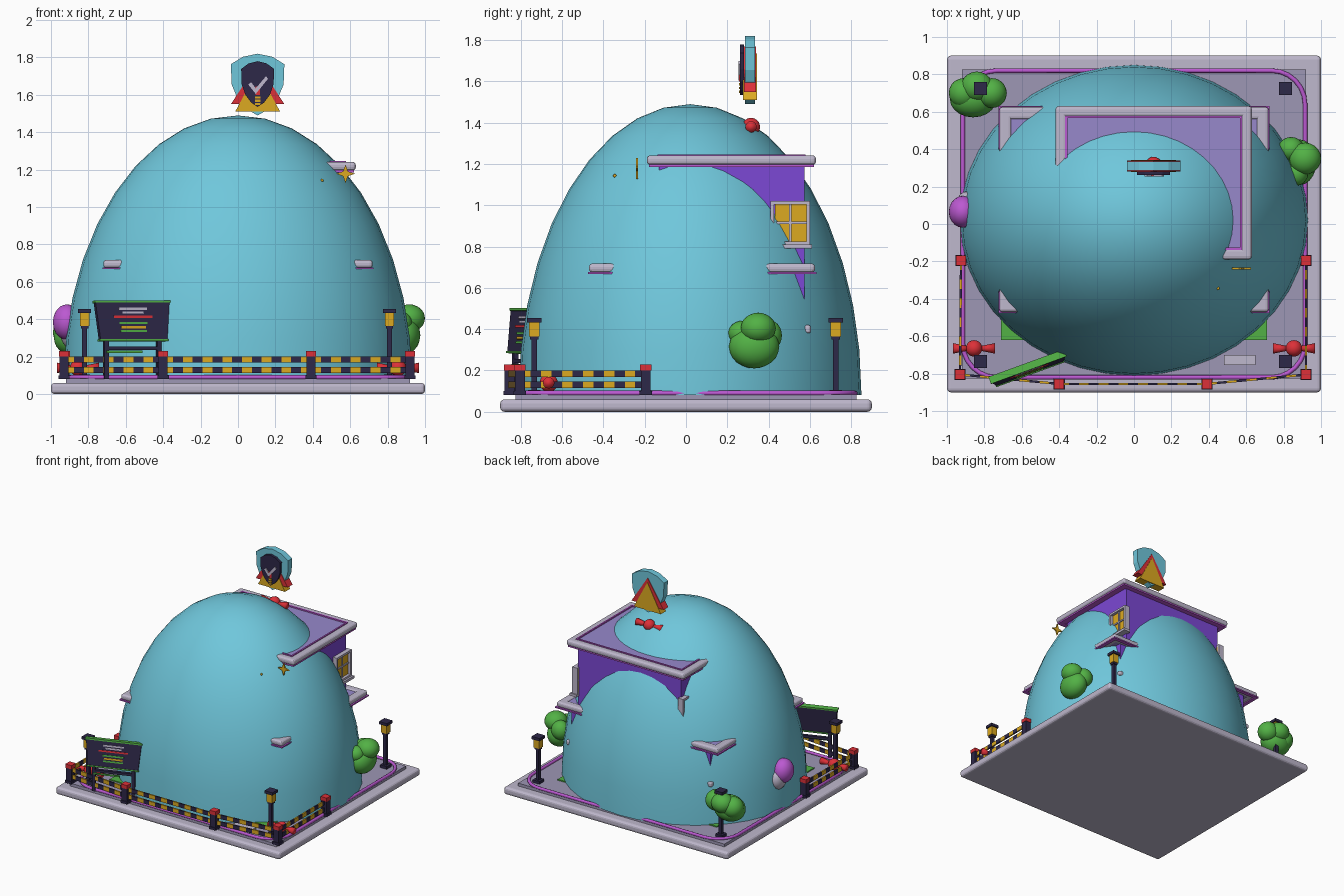
import bpy, bmesh, math
from mathutils import Matrix, Vector

if "Cube" in bpy.data.objects:
    bpy.data.objects.remove(bpy.data.objects["Cube"])

COLOURS = {
    "teal": (.16, .57, .71), "purple": (.20, .065, .66), "gold": (.72, .40, .015),
    "green": (.085, .44, .06), "magenta": (.50, .10, .64), "red": (.72, .03, .04),
    "dark": (.027, .021, .065), "trim": (.52, .48, .61), "paving": (.34, .31, .46),
    "roof": (.31, .25, .60)}
MATS = {}
for n, c in COLOURS.items():
    MATS[n] = bpy.data.materials.new(n)
    MATS[n].diffuse_color = (*c, 1)


def finish(name, bm, mats, smooth=False):
    bmesh.ops.recalc_face_normals(bm, faces=bm.faces[:])
    for f in bm.faces:
        f.smooth = smooth
    me = bpy.data.meshes.new(name)
    bm.to_mesh(me)
    bm.free()
    for m in mats.split():
        me.materials.append(MATS[m])
    ob = bpy.data.objects.new(name, me)
    bpy.context.collection.objects.link(ob)
    return ob


def add_box(bm, x0, x1, y0, y1, z0, z1):
    m = Matrix.Translation(((x0 + x1) / 2, (y0 + y1) / 2, (z0 + z1) / 2))
    return bmesh.ops.create_cube(bm, size=1, matrix=m @ Matrix.Diagonal((x1 - x0, y1 - y0, z1 - z0, 1)))


def box(name, mat, *b, bevel=0):
    bm = bmesh.new()
    add_box(bm, *b)
    if bevel:
        bmesh.ops.bevel(bm, geom=bm.edges[:], offset=bevel, segments=3, profile=.5, affect='EDGES')
    return finish(name, bm, mat)


def frame(name, mat, x0, x1, y0, y1, z0, z1, w, bevel=0):
    # four overlapping bars around a rectangle
    bm = bmesh.new()
    for b in ((x0, x1, y0, y0 + w), (x0, x1, y1 - w, y1), (x0, x0 + w, y0, y1), (x1 - w, x1, y0, y1)):
        add_box(bm, *b, z0, z1)
    if bevel:
        bmesh.ops.bevel(bm, geom=bm.edges[:], offset=bevel, segments=3, profile=.5, affect='EDGES')
    return finish(name, bm, mat)


def prism(name, mat, pts, y0, y1):
    # x-z outline extruded along y
    bm = bmesh.new()
    f = bm.faces.new([bm.verts.new((x, y0, z)) for x, z in pts])
    r = bmesh.ops.extrude_face_region(bm, geom=[f])
    bmesh.ops.translate(bm, vec=(0, y1 - y0, 0), verts=[v for v in r["geom"] if isinstance(v, bmesh.types.BMVert)])
    return finish(name, bm, mat)


def blobs(name, mat, items):
    # smooth ellipsoids: centre + radii
    bm = bmesh.new()
    for x, y, z, rx, ry, rz in items:
        bmesh.ops.create_icosphere(bm, subdivisions=3, radius=1,
                                   matrix=Matrix.Translation((x, y, z)) @ Matrix.Diagonal((rx, ry, rz, 1)))
    return finish(name, bm, mat, True)


# ground slab, paving, lawn and doorstep
box("base_slab", "trim", -1, 1, -.9, .9, 0, .06, bevel=.02)
box("paving", "paving", -.92, .92, -.825, .825, .055, .083)
box("lawn", "green", -.71, .71, -.62, .62, .08, .092)
box("doormat", "trim", .48, .65, -.755, -.70, .08, .098)

# rounded border tube
cu = bpy.data.curves.new("border_tube", 'CURVE')
cu.dimensions, cu.bevel_depth, cu.bevel_resolution = '3D', .012, 2
sp = cu.splines.new('POLY')
path = []
for k, (sx, sy) in enumerate(((1, 1), (-1, 1), (-1, -1), (1, -1))):
    for i in range(7):
        a = math.pi / 2 * (k + i / 6)
        path.append((sx * .735 + .18 * math.cos(a), sy * .64 + .18 * math.sin(a), .09, 1))
sp.points.add(len(path) - 1)
for p, q in zip(sp.points, path):
    p.co = q
sp.use_cyclic_u = True
cu.materials.append(MATS["magenta"])
bpy.context.collection.objects.link(bpy.data.objects.new("border_tube", cu))

# big dome
bm = bmesh.new()
bmesh.ops.create_uvsphere(bm, u_segments=40, v_segments=20, radius=1)
bmesh.ops.delete(bm, geom=[v for v in bm.verts if v.co.z < -.01], context='VERTS')
bmesh.ops.transform(bm, verts=bm.verts, matrix=Matrix.Translation((0, .02, .08)) @ Matrix.Diagonal((.93, .83, 1.41, 1)))
finish("dome", bm, "teal", True)

# house poking through the dome
box("lower_walls", "purple", -.62, .62, -.40, .575, .08, .69)
frame("lower_band", "trim", -.65, .65, -.43, .605, .38, .42, .05, .012)
frame("lower_eaves", "trim", -.72, .72, -.47, .625, .675, .718, .065, .016)
frame("lower_eaves_line", "magenta", -.725, .725, -.475, .632, .668, .678, .03)
box("lower_roof", "roof", -.68, .68, -.43, .59, .68, .71)
box("upper_walls", "purple", -.36, .56, -.13, .575, .69, 1.21)
frame("upper_eaves", "trim", -.42, .63, -.19, .63, 1.195, 1.242, .06, .018)
frame("upper_eaves_line", "magenta", -.41, .62, -.18, .62, 1.185, 1.197, .04)
frame("roof_inner_line", "magenta", -.368, .578, -.138, .578, 1.19, 1.246, .012)
box("upper_roof", "roof", -.38, .59, -.15, .59, 1.2, 1.236)

# side windows
for s, x, side in ((1, .56, "right"), (-1, -.36, "left")):
    def wbox(part, mat, d, y0, y1, z0, z1):
        a, b = sorted((x - s * .01, x + s * d))
        box(f"window_{part}_{side}", mat, a, b, y0, y1, z0, z1)
    wbox("glass", "gold", .012, .43, .585, .82, 1.01)
    for part, y0, y1, z0, z1 in (("top", .41, .60, 1.005, 1.022), ("bottom", .41, .60, .81, .825),
                                 ("front", .41, .427, .81, 1.02), ("back", .583, .60, .81, 1.02)):
        wbox(part, "trim", .035, y0, y1, z0, z1)
    wbox("sill", "trim", .05, .46, .61, .79, .81)
    wbox("mullion", "trim", .02, .5, .512, .82, 1.01)
    wbox("crossbar", "trim", .02, .43, .585, .91, .922)

# hanging star
star = [((.05 if i % 2 == 0 else .018) * math.sin(i * math.pi / 4) + .575,
         (.05 if i % 2 == 0 else .018) * math.cos(i * math.pi / 4) + 1.178) for i in range(8)]
prism("star", "gold", star, -.243, -.232)
blobs("star_speck", "gold", [(.45, -.345, 1.143, .008, .008, .008)])

# floating badge
def shield(cx, top, bottom, hw):
    h = top - bottom
    half = [(.55, .95), (1, .83), (.97, .5), (.75, .27), (.4, .1)]
    r = [(cx + hw * a, bottom + h * b) for a, b in half]
    l = [(cx - hw * a, bottom + h * b) for a, b in reversed(half)]
    return [(cx, top)] + r + [(cx, bottom)] + l

C = .105
prism("badge_shield", "teal", shield(C, 1.82, 1.49, .143), .285, .335)
prism("badge_triangle_red", "red", [(C - .143, 1.55), (C + .143, 1.55), (C, 1.77)], .280, .340)
prism("badge_triangle_gold", "gold", [(C - .12, 1.51), (C + .12, 1.51), (C, 1.735)], .277, .343)
prism("badge_face", "dark", shield(C, 1.78, 1.535, .088), .262, .282)
prism("badge_tick", "trim", [(C - .05, 1.655), (C - .035, 1.668), (C - .01, 1.635), (C + .045, 1.7),
                             (C + .055, 1.685), (C - .01, 1.605)], .255, .263)
box("badge_red_bar", "red", C - .012, C + .012, .257, .263, 1.60, 1.645)
for i in range(3):
    box("badge_gold_bar", "gold", C - .014, C + .014, .257, .263, 1.545 + i * .018, 1.556 + i * .018)


# red bows: ball with two flared ends
def bow(x, y, z):
    bm = bmesh.new()
    bmesh.ops.create_icosphere(bm, subdivisions=3, radius=.044, matrix=Matrix.Translation((x, y, z)))
    for s in (-1, 1):
        bmesh.ops.create_cone(bm, cap_ends=True, segments=12, radius1=.012, radius2=.028, depth=.08,
                              matrix=Matrix.Translation((x + s * .072, y, z)) @ Matrix.Rotation(s * math.pi / 2, 4, 'Y'))
    finish("bow", bm, "red", True)

bow(C, .315, 1.38)
for s in (-1, 1):
    bow(s * .855, -.665, .14)

# corner lamps
for x in (-.82, .81):
    for y in (-.735, .725):
        box("lamp_foot", "dark", x - .03, x + .03, y - .03, y + .03, .08, .105)
        box("lamp_pole", "dark", x - .013, x + .013, y - .013, y + .013, .1, .37)
        box("lamp_glass", "gold", x - .025, x + .025, y - .025, y + .025, .365, .435)
        box("lamp_collar", "dark", x - .02, x + .02, y - .02, y + .02, .35, .368)
        box("lamp_cap", "dark", x - .035, x + .035, y - .035, y + .035, .433, .455)

# striped fence
posts = [(-.925, -.195), (-.93, -.805), (-.4, -.855), (.39, -.855), (.92, -.805), (.92, -.195)]
for x, y in posts:
    box("fence_post", "dark", x - .024, x + .024, y - .024, y + .024, .08, .205)
    box("fence_post_foot", "dark", x - .03, x + .03, y - .03, y + .03, .08, .1)
    box("fence_post_cap", "red", x - .027, x + .027, y - .027, y + .027, .2, .23)
for p, q in zip(posts, posts[1:]):
    a, b = Vector((*p, 0)), Vector((*q, 0))
    d = b - a
    n = round(d.length / .053)
    rot = Matrix.Rotation(math.atan2(d.y, d.x), 4, 'Z')
    bm = bmesh.new()
    for z in (.13, .185):
        for i in range(n):
            before = set(bm.faces)
            c = a + d * ((i + .5) / n) + Vector((0, 0, z))
            bmesh.ops.create_cube(bm, size=1, matrix=Matrix.Translation(c) @ rot @ Matrix.Diagonal((d.length / n, .012, .032, 1)))
            for f in set(bm.faces) - before:
                f.material_index = i % 2
    finish("fence_rails", bm, "gold dark")

# notice board, built facing front then turned
M = Matrix.Translation((-.565, -.775, 0)) @ Matrix.Rotation(math.radians(20), 4, 'Z')
T = M @ Matrix.Translation((0, 0, .39)) @ Matrix.Rotation(math.radians(-7), 4, 'X')
parts = [prism("board_panel", "dark", [(-.19, -.1), (.19, -.1), (.21, .1), (-.21, .1)], -.015, .015),
         box("board_top", "green", -.215, .215, -.02, .02, .098, .11),
         box("board_bottom", "green", -.195, .195, -.02, .02, -.108, -.098)]
for z, w, m in ((.065, .08, "trim"), (.045, .06, "trim"), (.022, .11, "red"), (-.012, .08, "green"),
                (-.035, .07, "gold"), (-.055, .075, "green")):
    parts.append(box("board_stripe", m, -w, w, -.019, -.014, z - .006, z + .006))
for ob in parts:
    ob.matrix_world = T
for x in (-.15, .15):
    box("board_leg", "dark", x - .012, x + .012, -.012, .012, .08, .3).matrix_world = M
box("board_shelf", "dark", -.15, .15, -.012, .012, .235, .255).matrix_world = M
box("board_shelf_edge", "green", -.15, .05, -.02, -.012, .22, .232).matrix_world = M

# bushes and side ornament
blobs("bush_right", "green", [(.885, .33, .315, .09, .122, .105), (.915, .35, .405, .085, .085, .075),
                              (.84, .40, .37, .07, .065, .075), (.87, .27, .38, .06, .065, .06)])
blobs("bush_back_left", "green", [(-.86, .67, .30, .125, .10, .10), (-.76, .70, .35, .08, .08, .08),
                                  (-.84, .735, .36, .085, .08, .075), (-.91, .70, .33, .08, .08, .08)])
blobs("ornament", "magenta", [(-.915, .065, .385, .075, .085, .095)])
blobs("ornament_base", "trim", [(-.895, .10, .33, .055, .075, .085)])

for m in bpy.data.materials:
    if m.users and not m.is_grease_pencil:
        m.use_nodes = True
        m.node_tree.nodes["Principled BSDF"].inputs["Base Color"].default_value = m.diffuse_color
